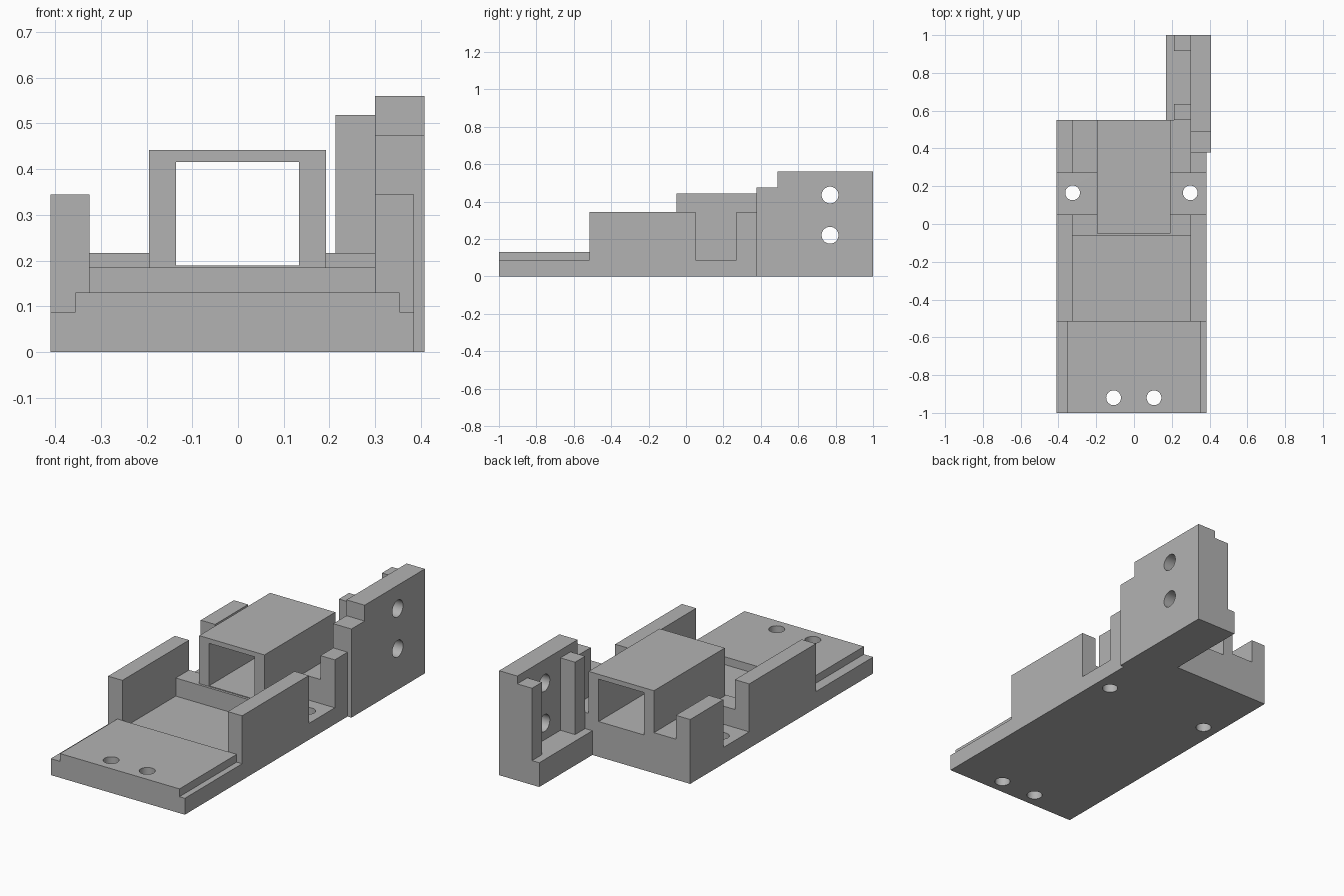
import bpy
import math

if "Cube" in bpy.data.objects:
    bpy.data.objects.remove(bpy.data.objects["Cube"], do_unlink=True)

grey = bpy.data.materials.new("light_grey")
grey.use_nodes = True
tint = (0.45, 0.45, 0.45, 1)
grey.diffuse_color = tint
grey.node_tree.nodes["Principled BSDF"].inputs["Base Color"].default_value = tint


def box(name, x, y, z):
    """Box from (low, high) pairs."""
    spans = (x, y, z)
    bpy.ops.mesh.primitive_cube_add(size=1, location=[(a + b) / 2 for a, b in spans])
    ob = bpy.context.object
    ob.name = name
    ob.scale = [b - a for a, b in spans]
    bpy.ops.object.transform_apply(location=True, rotation=True, scale=True)
    ob.data.materials.append(grey)
    return ob


def drill(name, loc, radius, rot=(0, 0, 0)):
    bpy.ops.mesh.primitive_cylinder_add(vertices=40, radius=radius, depth=0.4,
                                        location=loc, rotation=rot)
    ob = bpy.context.object
    ob.name = name
    bpy.ops.object.transform_apply(location=True, rotation=True, scale=True)
    ob.data.materials.append(grey)
    return ob


def combine(target, parts, operation):
    """Apply one boolean per part, then remove the part."""
    for part in parts:
        mod = target.modifiers.new("combine", "BOOLEAN")
        mod.operation = operation
        mod.solver = "EXACT"
        mod.object = part
        part.hide_render = True
        bpy.ops.object.select_all(action="DESELECT")
        bpy.context.view_layer.objects.active = target
        target.select_set(True)
        bpy.ops.object.modifier_apply(modifier=mod.name)
        bpy.data.objects.remove(part, do_unlink=True)


def finish(ob):
    bpy.ops.object.select_all(action="DESELECT")
    bpy.context.view_layer.objects.active = ob
    ob.select_set(True)
    bpy.ops.object.shade_smooth_by_angle(angle=math.radians(30))


# Main dimensions
LEFT, RIGHT = -0.41, 0.385
IN_L, IN_R = -0.325, 0.30
TUBE = (-0.195, 0.192)
BACK, WALL_FRONT = 0.55, -0.515
SLOT = (0.05, 0.27)

# Tray: slab, raised front plate, centre block, shoulders and side walls
tray = box("tray", (LEFT, RIGHT), (-1, BACK), (0, 0.088))
parts = [
    box("front_plate", (-0.355, 0.353), (-1, WALL_FRONT), (0, 0.13)),
    box("centre_step", (IN_L, IN_R), (-0.063, SLOT[0]), (0, 0.185)),
    box("rear_shoulder", (IN_L, IN_R), (SLOT[1], BACK), (0, 0.217)),
    box("tube", TUBE, (-0.05, BACK), (0, 0.442)),
]
for side, x in (("right", (LEFT, IN_L)), ("left", (IN_R, RIGHT))):
    parts.append(box(side + "_wall", x, (WALL_FRONT, SLOT[0]), (0, 0.345)))
    parts.append(box(side + "_rear_post", x, (SLOT[1], BACK), (0, 0.345)))
combine(tray, parts, "UNION")

# Tube opening and vertical screw holes
cuts = [box("tube_opening", (-0.136, 0.133), (-0.3, 0.8), (0.189, 0.416))]
for x, y in ((-0.108, -0.92), (0.106, -0.92), (-0.325, 0.165), (0.298, 0.165)):
    cuts.append(drill("screw_hole", (x, y, 0), 0.039))
combine(tray, cuts, "DIFFERENCE")
finish(tray)

# Side bracket: tall plate, lower front step, foot and two ribs
bracket = box("side_bracket", (IN_R, 0.408), (0.49, 1), (0, 0.56))
combine(bracket, [
    box("bracket_step", (IN_R, 0.408), (0.378, 0.6), (0, 0.475)),
    box("bracket_foot", (0.17, 0.35), (BACK, 1), (0, 0.13)),
    box("front_rib", (0.213, 0.35), (BACK, 0.635), (0, 0.518)),
    box("back_rib", (0.213, 0.35), (0.915, 1), (0, 0.518)),
], "UNION")
combine(bracket, [drill("mount_hole", (0.4, 0.77, z), 0.045, (0, math.pi / 2, 0))
                  for z in (0.22, 0.435)], "DIFFERENCE")
finish(bracket)

# Merge the bracket into the tray
combine(tray, [bracket], "UNION")
tray.name = "tray_with_tube_and_bracket"
finish(tray)
